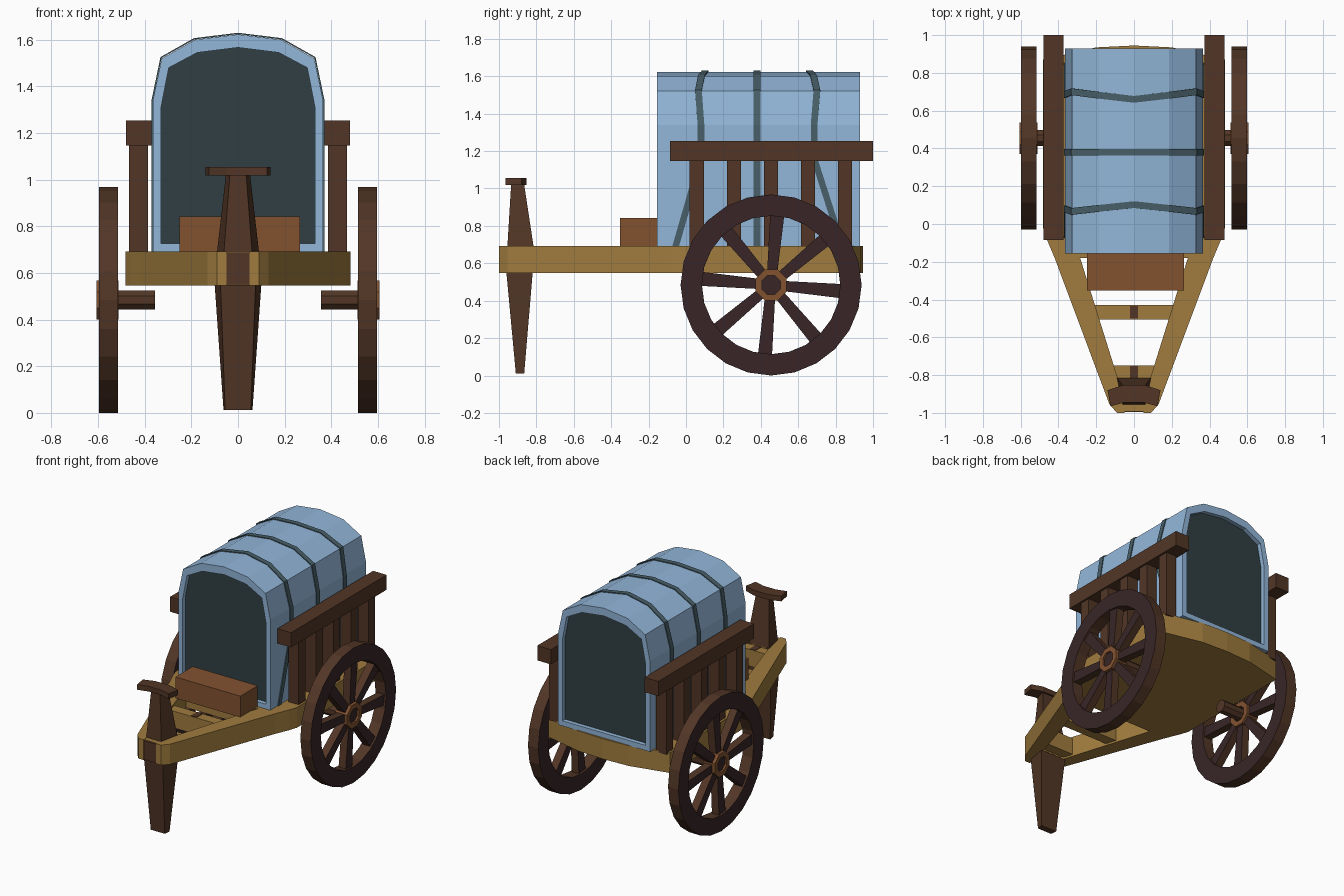
import bpy, bmesh, math
from mathutils import Vector

if "Cube" in bpy.data.objects:
    bpy.data.objects.remove(bpy.data.objects["Cube"])


def material(name, r, g, b):
    lin = [((c / 255 + 0.055) / 1.055) ** 2.4 for c in (r, g, b)]
    m = bpy.data.materials.new(name)
    m.diffuse_color = (*lin, 1)
    m.use_nodes = True
    m.node_tree.nodes["Principled BSDF"].inputs["Base Color"].default_value = m.diffuse_color
    return m


TAN = material("tan wood", 160, 124, 62)
BROWN = material("brown wood", 82, 54, 38)
SEAT = material("orange wood", 130, 82, 48)
WHEEL = material("dark wheel wood", 56, 37, 39)
CLOTH = material("blue cloth", 146, 182, 217)
INSIDE = material("dark interior", 48, 62, 66)
STRIPE = material("slate stripe", 72, 95, 104)


def finish(bm, name, *mats):
    bmesh.ops.recalc_face_normals(bm, faces=bm.faces[:])
    me = bpy.data.meshes.new(name)
    bm.to_mesh(me)
    bm.free()
    ob = bpy.data.objects.new(name, me)
    for m in mats:
        me.materials.append(m)
    bpy.context.collection.objects.link(ob)
    return ob


def bridge(bm, a, b):
    n = len(a)
    return [bm.faces.new((a[i], a[(i + 1) % n], b[(i + 1) % n], b[i])) for i in range(n)]


def loft(name, sections, mat):
    """Closed solid through equal-length point loops."""
    bm = bmesh.new()
    loops = [[bm.verts.new(p) for p in s] for s in sections]
    for a, b in zip(loops, loops[1:]):
        bridge(bm, a, b)
    bm.faces.new(loops[0])
    bm.faces.new(loops[-1])
    return finish(bm, name, mat)


def slab(name, plan, z0, z1, mat):
    return loft(name, [[(x, y, z) for x, y in plan] for z in (z0, z1)], mat)


def box(name, x0, x1, y0, y1, z0, z1, mat):
    return slab(name, [(x0, y0), (x1, y0), (x1, y1), (x0, y1)], z0, z1, mat)


def mirrored(half):
    """Mirror a right-hand outline that ends on x = 0."""
    return half + [(-x, z) for x, z in reversed(half) if x > 0]


# Bed and tapering drawbar frame
slab("bed", mirrored([(0.42, -0.18), (0.462, -0.08), (0.482, -0.02), (0.482, 0.87),
                      (0.2, 0.935), (0, 0.945)]), 0.547, 0.692, TAN)
for s, side in ((1, "right"), (-1, "left")):
    slab(side + "_drawbar", [(s * x, y) for x, y in
         [(0.42, -0.18), (0.285, -0.18), (0.06, -0.9), (0.05, -1.0), (0.09, -1.0), (0.13, -0.955)]],
         0.547, 0.692, TAN)
box("rear_crossbar", -0.24, 0.24, -0.505, -0.43, 0.56, 0.68, TAN)
box("front_crossbar", -0.13, 0.13, -0.82, -0.75, 0.56, 0.68, TAN)
box("tip_block", -0.06, 0.06, -0.99, -0.82, 0.55, 0.69, TAN)
box("tip_plate", -0.055, 0.055, -0.996, -0.988, 0.55, 0.685, BROWN)
for y in (-0.467, -0.785):
    box("crossbar_peg", -0.022, 0.022, y - 0.034, y + 0.034, 0.66, 0.684, BROWN)


# Prop leg and upright post, narrower at the front face
def trapezoid(front, back, y0, y1, z):
    return [(-front, y0, z), (front, y0, z), (back, y1, z), (-back, y1, z)]


loft("prop_leg", [trapezoid(0.055, 0.062, -0.91, -0.865, 0.012),
                  trapezoid(0.075, 0.1, -0.96, -0.82, 0.548)], BROWN)
loft("front_post", [trapezoid(0.06, 0.09, -0.955, -0.815, 0.69),
                    trapezoid(0.035, 0.052, -0.935, -0.865, 1.02)], BROWN)
slab("post_handle", [(-0.14, -0.88), (-0.125, -0.965), (-0.05, -0.945), (0.05, -0.945),
                     (0.125, -0.965), (0.14, -0.88), (0.06, -0.853), (-0.06, -0.853)],
     1.018, 1.055, BROWN)

# Driver's seat box
box("seat", -0.25, 0.265, -0.352, -0.155, 0.69, 0.842, SEAT)

# Cloth canopy with recessed dark openings at both ends
OUTER = [(0.365, 0.69), (0.365, 1.34), (0.327, 1.52), (0.185, 1.6), (0, 1.623)]
INNER = [(0.33, 0.727), (0.33, 1.31), (0.297, 1.48), (0.175, 1.545), (0, 1.567)]
bm = bmesh.new()


def ring(half, y):
    return [bm.verts.new((x, y, z)) for x, z in mirrored(half)]


ends = []
for y, inward in ((-0.155, 0.03), (0.93, -0.03)):
    rim, lip, back = ring(OUTER, y), ring(INNER, y), ring(INNER, y + inward)
    bridge(bm, rim, lip)
    bridge(bm, lip, back)
    bm.faces.new(back).material_index = 1
    ends.append(rim)
bridge(bm, *ends)
finish(bm, "canopy", CLOTH, INSIDE)

# Slate stripes wrapped over the canopy; the outer two splay apart
path = [(0.365, 0.692, 0.15), (0.365, 1.16, 0.0), (0.365, 1.34, 0.0), (0.327, 1.52, 0.015),
        (0.185, 1.6, -0.003), (0, 1.623, -0.025)]
path += [(-x, z, d) for x, z, d in reversed(path[:-1])]
for y, splay in ((0.08, -0.9), (0.38, 0), (0.685, 1)):
    bm = bmesh.new()
    rows = []
    for x, z, d in path:
        px = x + math.copysign(0.003, x) if x else 0
        pz = z + (0.004 if z > 1.4 else 0)
        rows.append([bm.verts.new((px, y + splay * d + e, pz)) for e in (-0.018, 0.018)])
    for a, b in zip(rows, rows[1:]):
        bm.faces.new((a[0], a[1], b[1], b[0]))
    ob = finish(bm, "canopy_stripe", STRIPE)
    mod = ob.modifiers.new("thickness", 'SOLIDIFY')
    mod.thickness = 0.006
    mod.offset = 0

# Side rails on posts
for s, side in ((1, "right"), (-1, "left")):
    a, b = sorted((s * 0.372, s * 0.48))
    box(side + "_rail", a, b, -0.085, 1.0, 1.147, 1.253, BROWN)
    a, b = sorted((s * 0.385, s * 0.467))
    for i in range(5):
        y = 0.058 + i * 0.198
        box(side + "_rail_post", a, b, y - 0.038, y + 0.038, 0.68, 1.15, BROWN)

# Wheels
CY, CZ = 0.455, 0.484


def circle(x, r, n, turn=0.0):
    return [(x, CY + r * math.cos(turn + math.tau * i / n), CZ + r * math.sin(turn + math.tau * i / n))
            for i in range(n)]


def tube(name, x0, x1, r_out, r_in, n, turn, *mats):
    """Thick ring; the second material, if any, goes on the flat sides."""
    bm = bmesh.new()
    loops = [[bm.verts.new(p) for p in circle(x, r, n, turn)]
             for x, r in ((x0, r_out), (x1, r_out), (x1, r_in), (x0, r_in))]
    for i in range(4):
        for f in bridge(bm, loops[i], loops[(i + 1) % 4]):
            f.material_index = (i % 2) * (len(mats) - 1)
    finish(bm, name, *mats)


for s, side in ((1, "right"), (-1, "left")):
    tube(side + "_wheel_rim", s * 0.515, s * 0.597, 0.484, 0.37, 24, 0, BROWN, WHEEL)
    tube(side + "_hub", s * 0.512, s * 0.606, 0.09, 0.054, 8, math.pi / 8, SEAT)
    loft(side + "_axle", [circle(s * x, 0.045, 8, math.pi / 8) for x in (0.355, 0.53)], BROWN)
    loft(side + "_axle_cap", [circle(s * x, 0.056, 8, math.pi / 8) for x in (0.525, 0.592)], WHEEL)
    for i in range(8):
        t = math.radians(-5 + 45 * i)
        u = Vector((0, math.cos(t), math.sin(t)))
        v = Vector((0, -math.sin(t), math.cos(t)))
        c = Vector((s * 0.556, CY, CZ))
        ob = loft(side + "_spoke", [[c + u * r + v * (w * p) + Vector((q * 0.028, 0, 0))
                  for p, q in ((-1, -1), (1, -1), (1, 1), (-1, 1))]
                  for r, w in ((0.06, 0.027), (0.385, 0.038))], BROWN)
        ob.data.materials.append(WHEEL)
        for f in ob.data.polygons:
            f.material_index = int(abs(f.normal.x) > 0.5)
